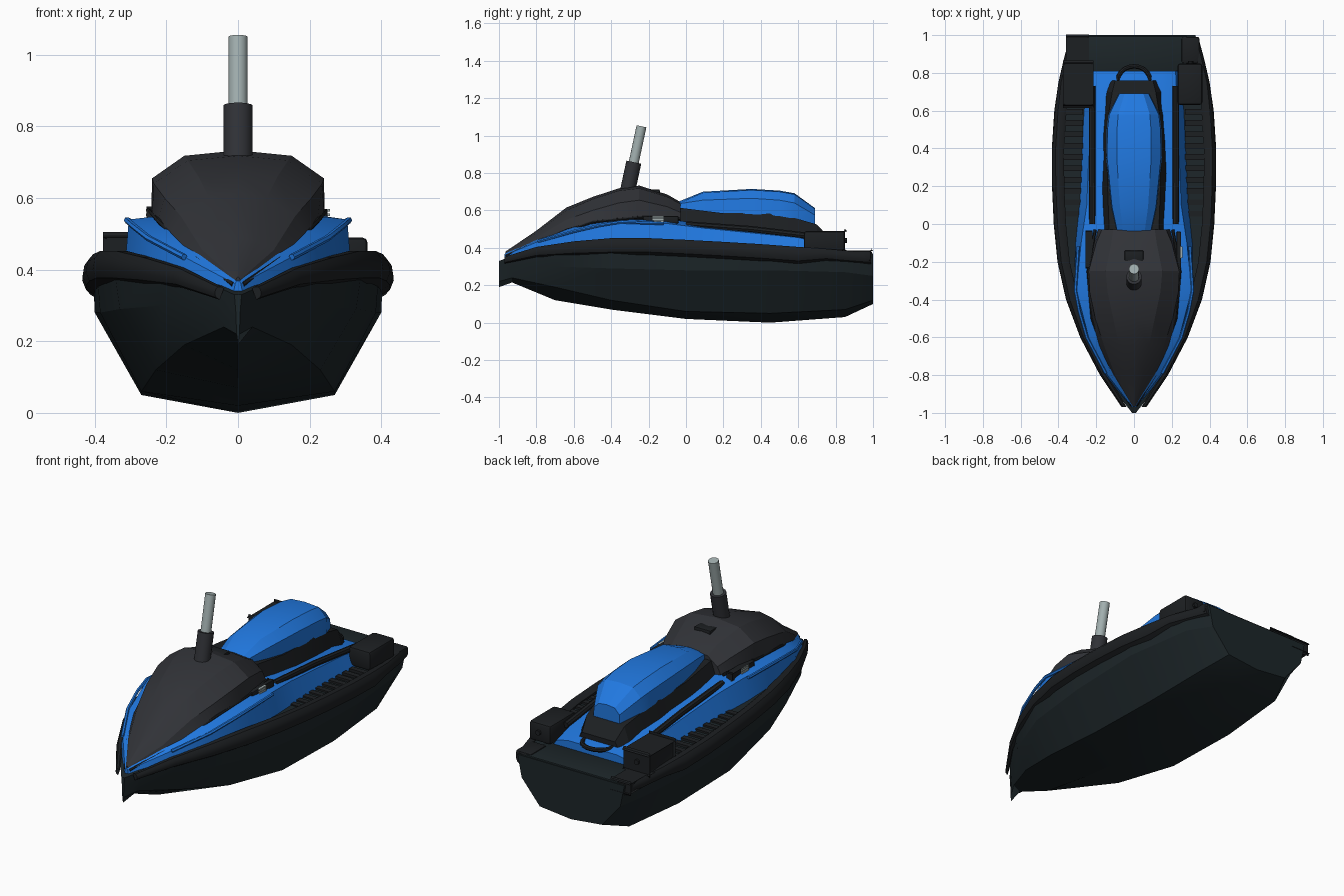
import bpy, bmesh, math
from mathutils import Vector

if "Cube" in bpy.data.objects:
    bpy.data.objects.remove(bpy.data.objects["Cube"])


def material(name, rgb):
    m = bpy.data.materials.new(name)
    m.diffuse_color = (*rgb, 1)
    m.use_nodes = True
    m.node_tree.nodes["Principled BSDF"].inputs["Base Color"].default_value = m.diffuse_color
    return m


HULL = material("hull_slate", (0.012, 0.019, 0.022))
BLACK = material("black_trim", (0.012, 0.014, 0.016))
HOODM = material("charcoal", (0.03, 0.032, 0.038))
BLUE = material("blue_paint", (0.015, 0.19, 0.75))
STEEL = material("pale_grey", (0.36, 0.43, 0.43))


def finish(name, bm, mat, angle=20):
    bmesh.ops.recalc_face_normals(bm, faces=bm.faces)
    me = bpy.data.meshes.new(name)
    bm.to_mesh(me)
    bm.free()
    ob = bpy.data.objects.new(name, me)
    bpy.context.collection.objects.link(ob)
    me.materials.append(mat)
    bpy.ops.object.select_all(action='DESELECT')
    ob.select_set(True)
    bpy.context.view_layer.objects.active = ob
    bpy.ops.object.shade_smooth_by_angle(angle=math.radians(angle))
    return ob


def skin(bm, rings):
    rows = [[bm.verts.new(p) for p in r] for r in rings]
    n = len(rows[0])
    for a, b in zip(rows, rows[1:]):
        for i in range(n):
            j = (i + 1) % n
            bm.faces.new((a[i], a[j], b[j], b[i]))
    bm.faces.new(rows[0])
    bm.faces.new(rows[-1])


def loft(name, sections, mat, angle=20):
    """Sections are (y, [(x, z)...]) half profiles, mirrored across x = 0."""
    rings = []
    for y, half in sections:
        other = [(-x, z) for x, z in reversed(half) if x > 0]
        rings.append([(x, y, z) for x, z in half + other])
    bm = bmesh.new()
    skin(bm, rings)
    return finish(name, bm, mat, angle)


def pair(name, rings, mat, angle=35):
    """Closed rings on the +x side, plus their mirror image."""
    bm = bmesh.new()
    for s in (1, -1):
        skin(bm, [[(s * x, y, z) for x, y, z in r] for r in rings])
    return finish(name, bm, mat, angle)


def tube_rings(path, r, n=8):
    pts = [Vector(p) for p in path]
    rings = []
    for i, p in enumerate(pts):
        t = (pts[min(i + 1, len(pts) - 1)] - pts[max(i - 1, 0)]).normalized()
        u = t.cross(Vector((0.1, 0.2, 1))).normalized()
        v = t.cross(u)
        rings.append([tuple(p + r * (math.cos(a) * u + math.sin(a) * v))
                      for a in (2 * math.pi * k / n for k in range(n))])
    return rings


def tube(name, path, r, mat, n=8):
    bm = bmesh.new()
    skin(bm, tube_rings(path, r, n))
    return finish(name, bm, mat, 40)


def boxes(name, items, mat, bevel=0.0, mirror=True):
    """Items are (x0, x1, y0, y1, z0, z1)."""
    bm = bmesh.new()
    for x0, x1, y0, y1, z0, z1 in items:
        for s in ((1, -1) if mirror else (1,)):
            vs = bmesh.ops.create_cube(bm, size=1)["verts"]
            for v in vs:
                v.co = (s * (x1 if v.co.x > 0 else x0), y1 if v.co.y > 0 else y0,
                        z1 if v.co.z > 0 else z0)
    if bevel:
        bmesh.ops.bevel(bm, geom=bm.edges[:], offset=bevel, segments=2,
                        profile=0.5, affect='EDGES')
    return finish(name, bm, mat, 35)


# Hull: keel height, chine, side and sheer points per station
hull = [(-1.0, .19, (.004, .22), (.006, .28), (.01, .33)),
        (-.93, .215, (.04, .24), (.055, .30), (.065, .355)),
        (-.70, .12, (.15, .19), (.21, .30), (.225, .41)),
        (-.40, .07, (.23, .12), (.33, .29), (.35, .43)),
        (0, .02, (.27, .06), (.385, .28), (.395, .41)),
        (.45, 0, (.27, .05), (.40, .28), (.405, .39)),
        (.85, .03, (.25, .07), (.355, .27), (.365, .37)),
        (1.0, .10, (.19, .12), (.30, .25), (.325, .37))]
loft("hull", [(y, [(0, k), c, s, t, (0, t[1])]) for y, k, c, s, t in hull], HULL)

# Rolled gunwale bumper
gun = [(-.97, .065, .352), (-.8, .18, .405), (-.6, .285, .435), (-.4, .36, .452),
       (-.2, .405, .452), (0, .425, .443), (.2, .434, .432), (.4, .435, .42),
       (.6, .422, .405), (.75, .40, .395), (.88, .37, .383), (.99, .34, .375)]
rim = [(-.065, -.01), (-.05, 0), (-.02, 0), (-.005, -.02), (0, -.05), (-.01, -.075), (-.035, -.09)]
rings = []
for y, x, z in gun:
    k = min(1, .4 + (y + .97) * 1.2) * (1 if y < .7 else .7)
    rings.append([(x + a * k, y, z + b * k) for a, b in rim])
pair("gunwale_bumper", rings, BLACK)

# Blue upper body
body = [(-.97, (.012, .34), (.008, .36), (.004, .368)),
        (-.8, (.155, .39), (.14, .43), (.10, .445)),
        (-.6, (.25, .41), (.24, .49), (.18, .515)),
        (-.35, (.315, .42), (.305, .54), (.22, .55)),
        (-.1, (.31, .41), (.28, .53), (.20, .555)),
        (.1, (.29, .40), (.25, .505), (.17, .525)),
        (.6, (.27, .37), (.23, .455), (.16, .475)),
        (.81, (.25, .36), (.22, .405), (.15, .42))]
loft("upper_body", [(y, [a, b, c, (0, c[1])]) for y, a, b, c in body], BLUE)

# Front hood
hood = [(-.965, .01, .355, .006, .372, .003, .378, .38),
        (-.8, .115, .43, .10, .455, .05, .48, .492),
        (-.64, .185, .50, .16, .55, .08, .60, .615),
        (-.5, .222, .54, .205, .60, .11, .66, .672),
        (-.36, .24, .56, .235, .64, .14, .705, .718),
        (-.25, .242, .565, .24, .655, .15, .718, .733),
        (-.1, .21, .56, .20, .62, .12, .672, .685),
        (-.03, .19, .55, .17, .59, .11, .635, .645)]
loft("hood", [(y, [(0, b - .03), (a, b), (c, d), (e, f), (0, g)])
              for y, a, b, c, d, e, f, g in hood], HOODM)

# Seat and its base
base = [(-.08, .17, .50, .13, .62), (.2, .18, .48, .14, .585), (.45, .17, .45, .145, .585),
        (.58, .16, .44, .135, .56), (.70, .15, .43, .115, .525), (.76, .13, .41, .10, .46)]
loft("seat_base", [(y, [(a, b), (c, d), (0, d)]) for y, a, b, c, d in base], BLACK)
seat = [(-.045, .09, .60, .635, .645), (.09, .12, .58, .655, .70), (.35, .147, .58, .665, .715),
        (.5, .145, .57, .655, .706), (.58, .135, .555, .64, .692), (.69, .08, .515, .575, .612)]
loft("seat", [(y, [(0, b), (w, b), (w * .97, s), (w * .62, t - .006), (0, t)])
              for y, w, b, s, t in seat], BLUE)

# Steering column and pole
tube("column_sleeve", [(0, -.313, .70), (0, -.279, .858)], .041, HOODM, 16)
tube("column_pole", [(0, -.285, .83), (0, -.238, 1.05)], .027, STEEL, 16)
boxes("display", [(-.05, .05, -.20, -.14, .68, .712)], BLACK, .006, mirror=False)

# Side rails, vents and body trim lines
pair("seat_rails", tube_rings([(.22, 0, .525), (.222, .35, .50), (.222, .73, .455)], .017), BLACK)
boxes("vent_panels", [(.225, .25, -.23, -.04, .53, .57)], BLACK, .006)
boxes("vent_slats", [(.24, .257, -.18, -.12, z, z + .007) for z in (.538, .55, .562)], STEEL)
pair("body_trim", tube_rings([(.295, -.12, .53), (.31, -.35, .538), (.29, -.46, .52),
                              (.25, -.6, .488), (.15, -.79, .435)], .009, 6), BLUE)
pair("hood_seam", tube_rings([(.205, -.03, .555), (.243, -.25, .563), (.222, -.5, .538),
                              (.115, -.8, .43), (.012, -.96, .358)], .008, 6), BLACK)

# Footwell mats
boxes("footwell_ribs", [(.27, .385, y, y + .03, .37, .415 - .03 * y)
                        for y in [.04 + .06 * i for i in range(10)]], BLACK)

# Stern boxes, corner pads, caps and grab handle
boxes("stern_boxes", [(.23, .362, .63, .85, .385, .49)], BLACK, .015)
boxes("corner_pads", [(.25, .347, .85, .99, .33, .385)], BLACK, .012)
pair("stern_caps", tube_rings([(.30, .83, .44), (.30, .862, .44)], .014), BLACK)
boxes("stern_deck", [(-.28, .28, .80, .995, .35, .378)], HULL, .005, mirror=False)
tube("grab_handle", [(.085 * math.cos(a), .76 + .075 * math.sin(a), .425)
                     for a in (math.pi * i / 10 for i in range(11))], .012, BLACK)
